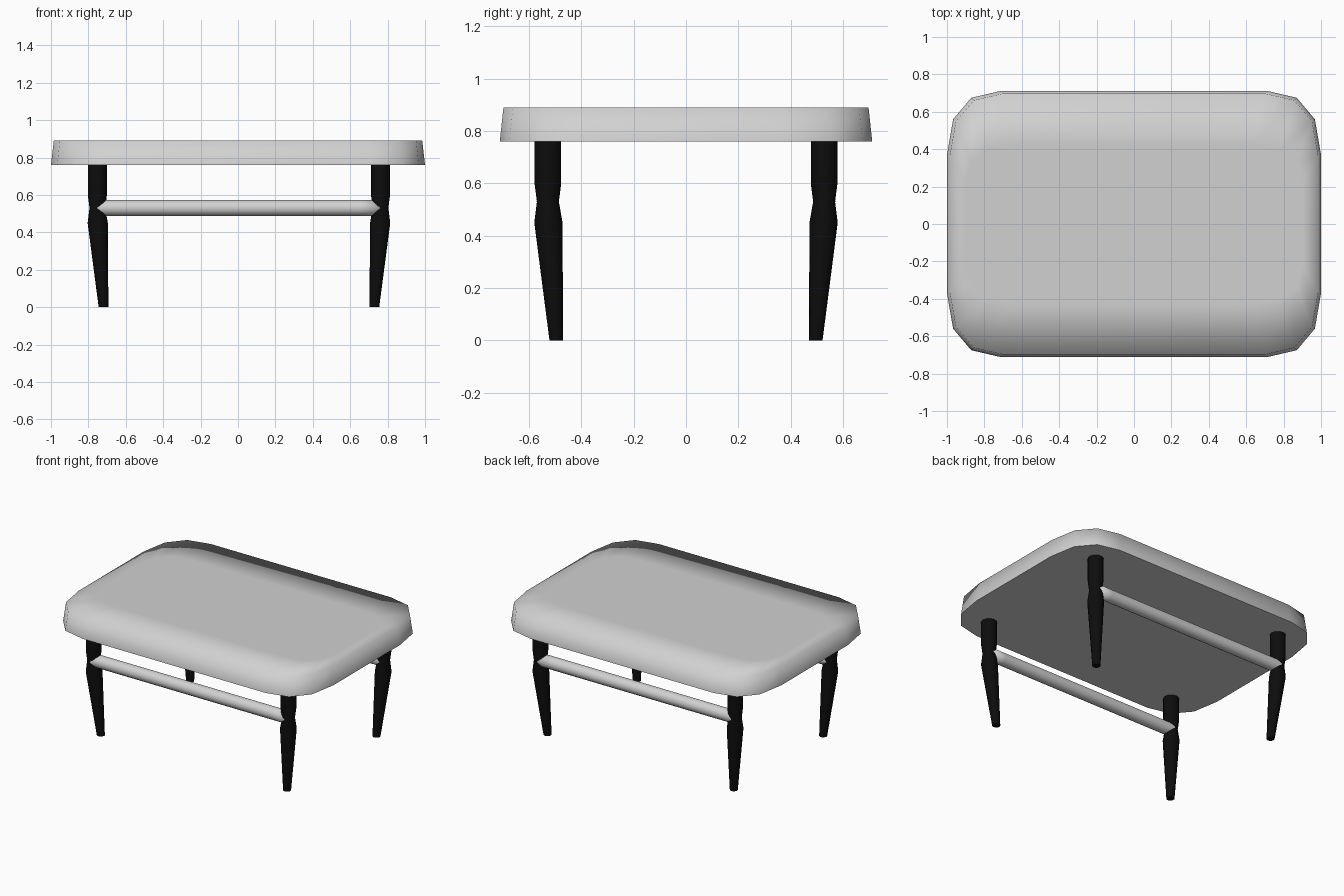
import bpy, bmesh
from math import cos, sin, pi

cube = bpy.data.objects.get("Cube")
if cube:
    bpy.data.objects.remove(cube)


def material(name, colour):
    mat = bpy.data.materials.new(name)
    mat.use_nodes = True
    mat.diffuse_color = colour
    mat.node_tree.nodes["Principled BSDF"].inputs["Base Color"].default_value = colour
    return mat


GREY = material("pale_grey", (0.64, 0.64, 0.64, 1))
BLACK = material("black", (0.004, 0.004, 0.004, 1))


def loft(name, loops, mat):
    """Skin a stack of equal loops, cap both ends, smooth sides with crisp caps."""
    bm = bmesh.new()
    rings = [[bm.verts.new(p) for p in loop] for loop in loops]
    n = len(rings[0])
    for low, high in zip(rings, rings[1:]):
        for i in range(n):
            j = (i + 1) % n
            bm.faces.new((low[i], low[j], high[j], high[i])).smooth = True
    bottom = bm.faces.new(rings[0][::-1])
    top = bm.faces.new(rings[-1])
    top.smooth = True
    bmesh.ops.recalc_face_normals(bm, faces=bm.faces)
    for edge in bottom.edges:
        edge.smooth = False
    mesh = bpy.data.meshes.new(name)
    bm.to_mesh(mesh)
    bm.free()
    mesh.materials.append(mat)
    obj = bpy.data.objects.new(name, mesh)
    bpy.context.collection.objects.link(obj)
    return obj


# Seat cushion: rounded rectangle, slightly tapered, softly shaded over the rim
CORNER = [(1, 0.37), (0.967, 0.56), (0.87, 0.675), (0.71, 0.712)]


def outline(fx, fy, z):
    quarter = [(x * fx, y * fy) for x, y in CORNER]
    half = quarter + [(-x, y) for x, y in reversed(quarter)]
    return [(x, y, z) for x, y in half + [(-x, -y) for x, y in half]]


loft("seat_cushion", [outline(1, 1, 0.76), outline(0.985, 0.98, 0.89),
                      outline(0.9, 0.6, 0.89)], GREY)

# Legs: necked where the rails join, tapering to feet set further in
LEG = [(0, 0.026, 0.724, 0.496), (0.45, 0.054, 0.755, 0.526), (0.53, 0.042, 0.757, 0.528),
       (0.6, 0.051, 0.757, 0.528), (0.765, 0.051, 0.757, 0.528)]
SIDES = 16
OFFSET = 0.005


def circle(r):
    return [(r * cos(2 * pi * i / SIDES), r * sin(2 * pi * i / SIDES)) for i in range(SIDES)]


for y_name, sy in (("front", -1), ("back", 1)):
    for x_name, sx in (("left", 1), ("right", -1)):
        loops = [[(OFFSET + sx * cx + a, sy * cy + b, z) for a, b in circle(r)]
                 for z, r, cx, cy in LEG]
        leg = loft(f"{y_name}_{x_name}_leg", loops, BLACK)
        # Crisp edge round the hidden top cap
        for edge in leg.data.edges:
            if all(leg.data.vertices[v].co.z > 0.76 for v in edge.vertices):
                edge.use_edge_sharp = True

    # Long rail between the two legs of this side
    rail = [[(OFFSET + x, sy * 0.528 + a, 0.53 + b) for a, b in circle(0.043)]
            for x in (-0.755, -0.65, 0.65, 0.755)]
    loft(f"{y_name}_rail", rail, GREY)
